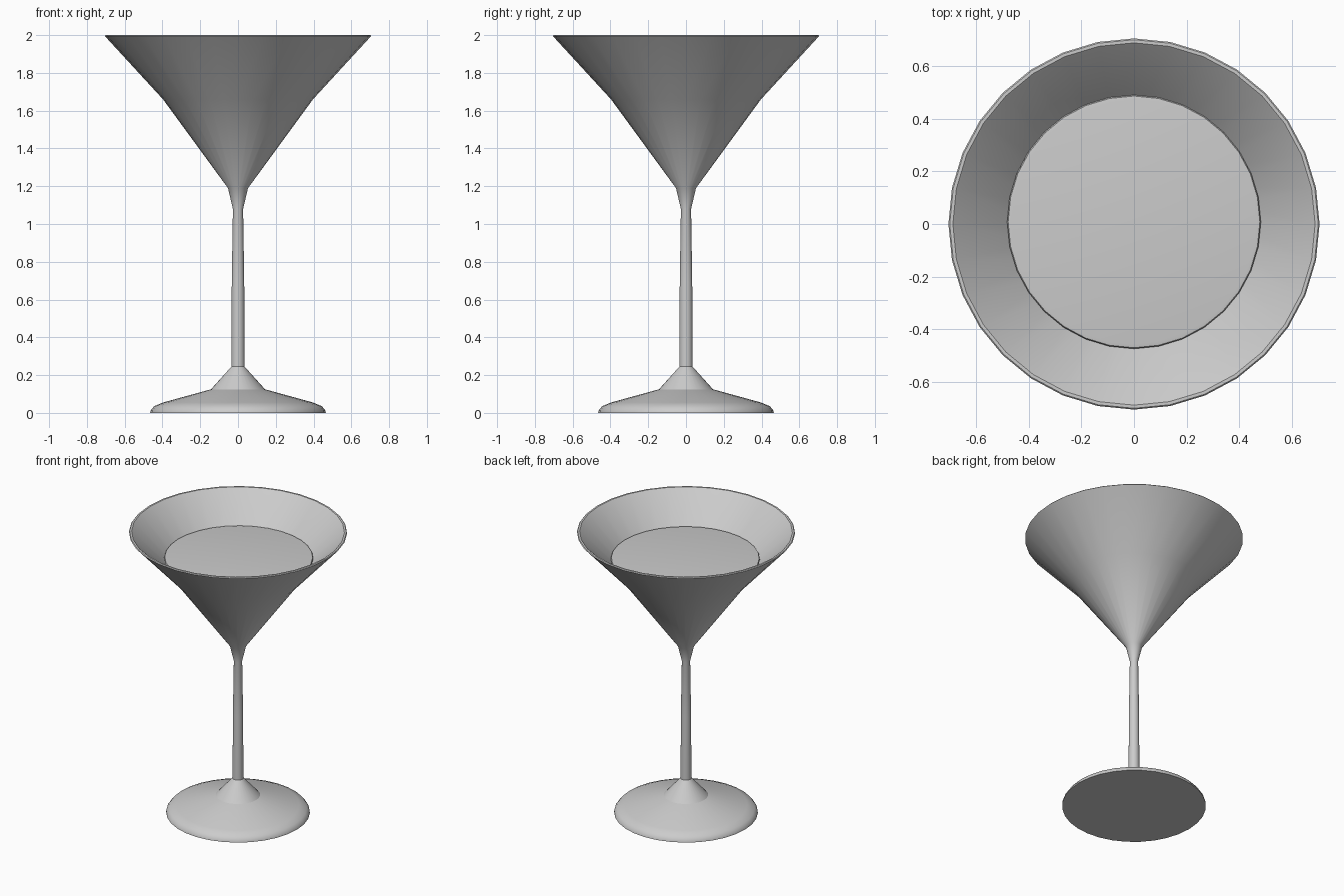
import bpy, bmesh, math

if "Cube" in bpy.data.objects:
    bpy.data.objects.remove(bpy.data.objects["Cube"])

SIDES = 32


def lathe(name, profile, angle, y=0.0):
    """Spin an (r, z) profile round the z axis into a closed solid."""
    bm = bmesh.new()
    verts = [bm.verts.new((r, 0, z)) for r, z in profile]
    edges = [bm.edges.new(pair) for pair in zip(verts, verts[1:])]
    bmesh.ops.spin(bm, geom=verts + edges, cent=(0, 0, 0), axis=(0, 0, 1),
                   angle=math.tau, steps=SIDES, use_duplicate=False)
    bmesh.ops.remove_doubles(bm, verts=bm.verts, dist=0.0005)
    bmesh.ops.recalc_face_normals(bm, faces=bm.faces)
    mesh = bpy.data.meshes.new(name)
    bm.to_mesh(mesh)
    bm.free()
    obj = bpy.data.objects.new(name, mesh)
    obj.location.y = y
    bpy.context.collection.objects.link(obj)
    bpy.ops.object.select_all(action='DESELECT')
    obj.select_set(True)
    bpy.context.view_layer.objects.active = obj
    bpy.ops.object.shade_smooth_by_angle(angle=math.radians(angle))
    return obj


# Foot, stem and bowl in one wall: up the outside, over the rim, down the inside
foot = [(0, 0), (0.465, 0), (0.463, 0.012), (0.445, 0.035), (0.397, 0.055), (0.143, 0.125)]
stem = [(0.035, 0.245), (0.033, 0.69), (0.027, 1.08)]
bowl_outside = [(0.053, 1.19), (0.397, 1.66), (0.705, 1.995)]
bowl_inside = [(0.70, 2.0), (0.688, 2.0), (0.682, 1.995), (0.37, 1.69), (0.03, 1.22), (0, 1.21)]
lathe("martini_glass", foot + stem + bowl_outside + bowl_inside, 30)

# Drink filling the lower bowl, with a softly rounded upper edge
lathe("drink", [(0, 1.225), (0.025, 1.23), (0.365, 1.70), (0.482, 1.81),
                (0.478, 1.818), (0.465, 1.82), (0, 1.82)], 50, y=0.008)
